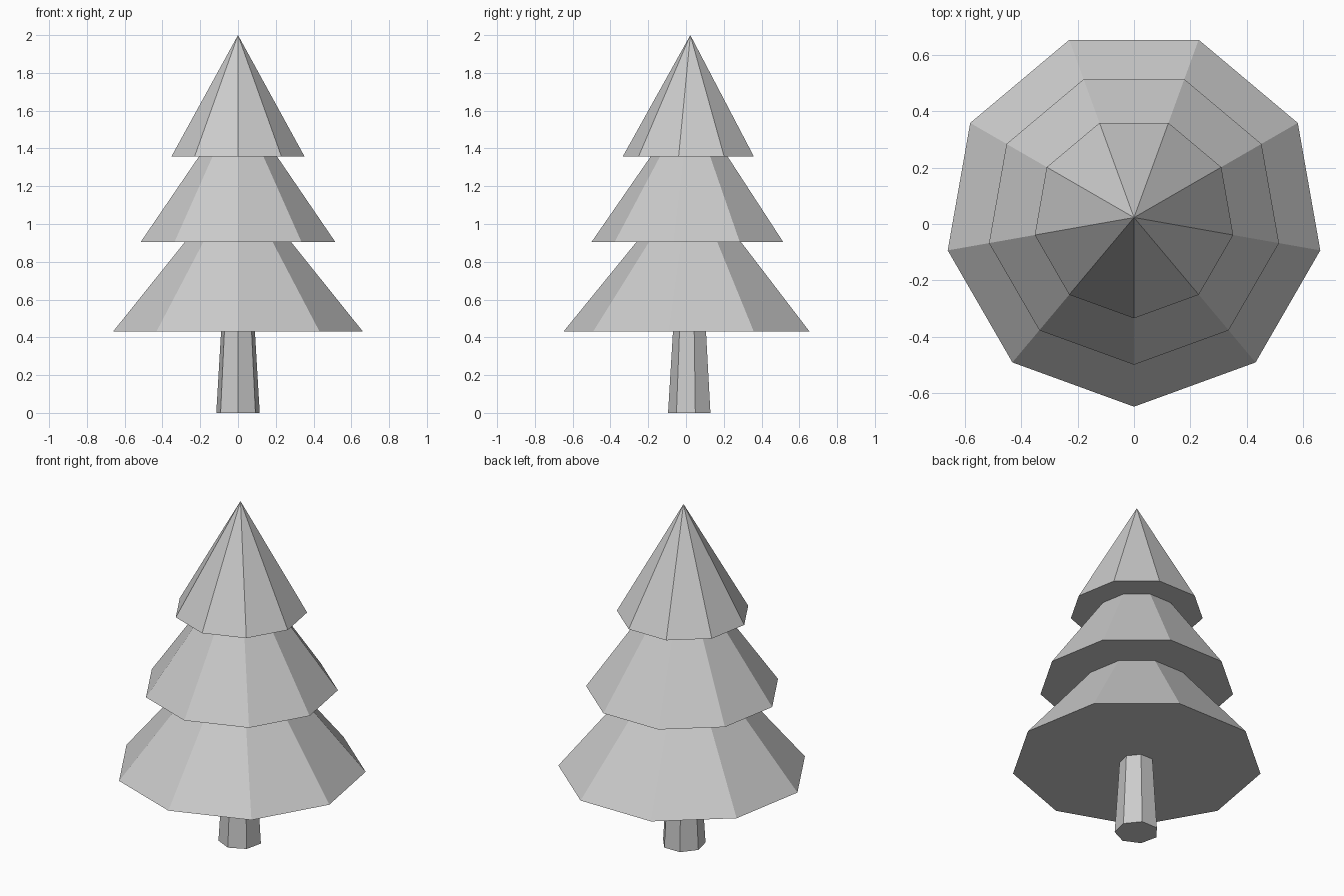
import bpy, bmesh, math

cube = bpy.data.objects.get("Cube")
if cube:
    bpy.data.objects.remove(cube, do_unlink=True)

AXIS_Y = 0.023  # the tree's axis, so odd-sided rings sit centred

grey = bpy.data.materials.new("light_grey")
grey.use_nodes = True
colour = (0.6, 0.6, 0.6, 1)
grey.diffuse_color = colour
grey.node_tree.nodes["Principled BSDF"].inputs["Base Color"].default_value = colour


def stacked_rings(name, sides, profile):
    """Closed flat-shaded solid from (radius, z) rings, one corner facing front."""
    bm = bmesh.new()
    rings = []
    for radius, z in profile:
        if radius == 0:
            rings.append([bm.verts.new((0, 0, z))])
            continue
        angles = [math.tau * i / sides - math.pi / 2 for i in range(sides)]
        rings.append([bm.verts.new((radius * math.cos(a), radius * math.sin(a), z))
                      for a in angles])
    for low, high in zip(rings, rings[1:]):
        for i in range(sides):
            j = (i + 1) % sides
            if len(high) == 1:
                bm.faces.new((low[i], low[j], high[0]))
            else:
                bm.faces.new((low[i], low[j], high[j], high[i]))
    bm.faces.new(rings[0][::-1])
    if len(rings[-1]) > 1:
        bm.faces.new(rings[-1])
    bmesh.ops.recalc_face_normals(bm, faces=bm.faces)
    mesh = bpy.data.meshes.new(name)
    bm.to_mesh(mesh)
    bm.free()
    mesh.materials.append(grey)
    obj = bpy.data.objects.new(name, mesh)
    obj.location.y = AXIS_Y
    bpy.context.collection.objects.link(obj)
    return obj


# Tapered seven-sided trunk
stacked_rings("trunk", 7, [(0.118, 0), (0.092, 0.43)])

# Three nine-sided tiers of branches, ending in a point
stacked_rings("foliage", 9, [
    (0.672, 0.43), (0.285, 0.905),
    (0.523, 0.905), (0.21, 1.357),
    (0.358, 1.357), (0, 2),
])
